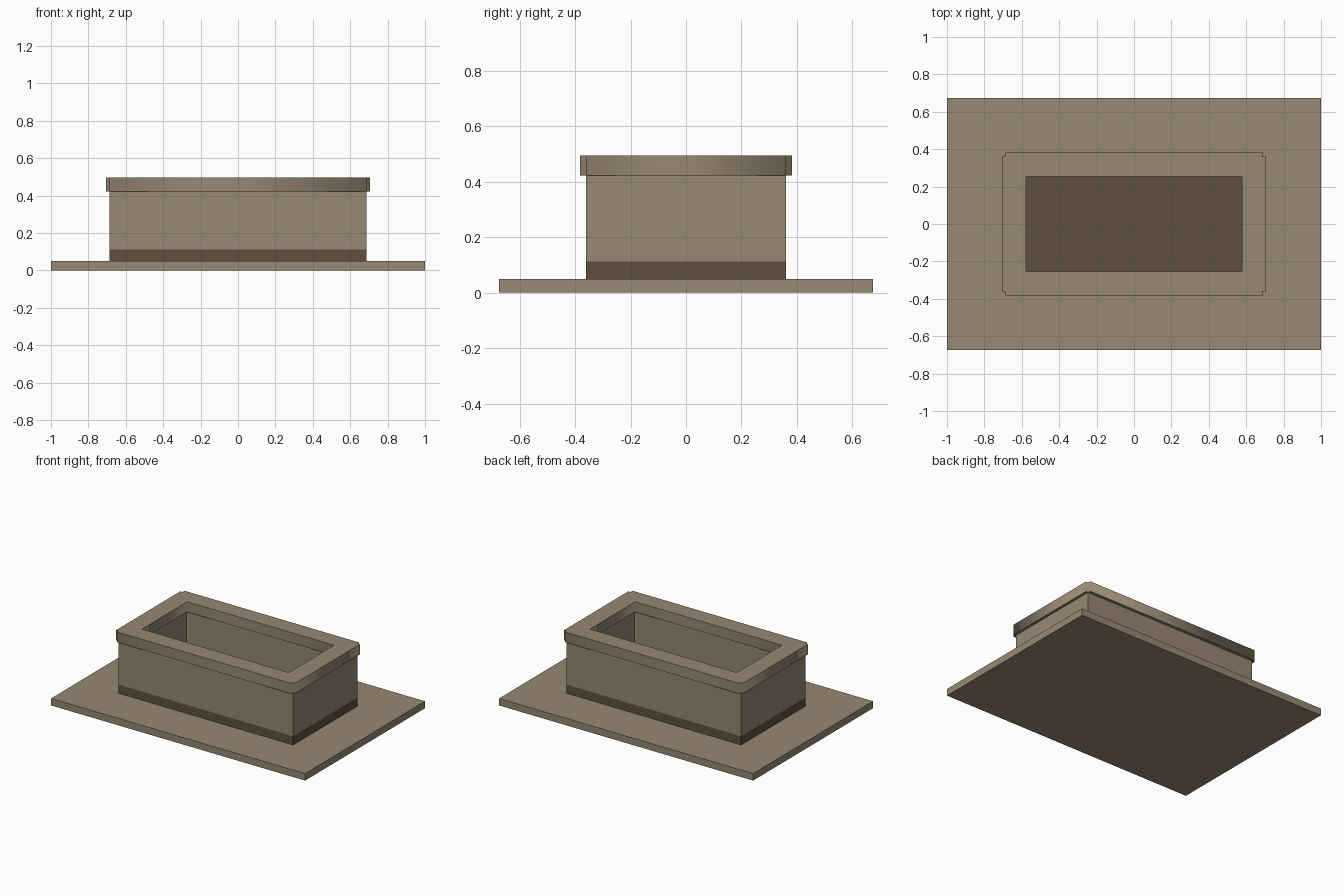
import bpy

cube = bpy.data.objects.get("Cube")
if cube:
    bpy.data.objects.remove(cube, do_unlink=True)


def make_material(name, color):
    mat = bpy.data.materials.new(name)
    mat.use_nodes = True
    mat.diffuse_color = color
    mat.node_tree.nodes["Principled BSDF"].inputs["Base Color"].default_value = color
    return mat


stone = make_material("warm stone", (0.31, 0.246, 0.168, 1))
soil = make_material("dark brown", (0.112, 0.08, 0.051, 1))


def box(name, x, y, z, mat):
    """Box from (min, max) ranges on each axis."""
    bpy.ops.mesh.primitive_cube_add(size=1, location=[sum(r) / 2 for r in (x, y, z)])
    obj = bpy.context.object
    obj.name = obj.data.name = name
    obj.scale = [r[1] - r[0] for r in (x, y, z)]
    bpy.ops.object.transform_apply(location=False, rotation=False, scale=True)
    obj.data.materials.append(mat)
    return obj


def mirrored(points):
    """Complete a quarter outline, listed counter-clockwise from the right."""
    half = points + [(-x, y) for x, y in reversed(points)]
    return half + [(-x, -y) for x, y in half]


def frame(name, outlines, bottom, top, mat):
    """Extrude an outer outline with holes."""
    curve = bpy.data.curves.new(name, "CURVE")
    curve.dimensions = "2D"
    curve.fill_mode = "BOTH"
    curve.extrude = (top - bottom) / 2
    for outline in outlines:
        spline = curve.splines.new("POLY")
        spline.points.add(len(outline) - 1)
        for point, (x, y) in zip(spline.points, outline):
            point.co = (x, y, 0, 1)
        spline.use_cyclic_u = True
    obj = bpy.data.objects.new(name, curve)
    bpy.context.collection.objects.link(obj)
    obj.location.z = (top + bottom) / 2
    bpy.ops.object.select_all(action="DESELECT")
    obj.select_set(True)
    bpy.context.view_layer.objects.active = obj
    bpy.ops.object.convert(target="MESH")
    obj = bpy.context.object
    obj.data.materials.clear()
    obj.data.materials.append(mat)
    return obj


# Main half sizes and heights
BODY_X, BODY_Y = 0.687, 0.361
INNER_X, INNER_Y = 0.595, 0.269
SLAB_TOP, PLINTH_TOP, WALL_TOP, CAP_TOP = 0.05, 0.112, 0.423, 0.496

# Ground slab and the dark plinth that also forms the inner floor
box("ground_slab", (-1, 1), (-0.674, 0.674), (0, SLAB_TOP), stone)
box("plinth", (-BODY_X, BODY_X), (-BODY_Y, BODY_Y), (SLAB_TOP, PLINTH_TOP), soil)

# Full-depth end walls with the long walls fitted between them
for side, sign in (("left", 1), ("right", -1)):
    box(side + "_end_wall", sorted((sign * INNER_X, sign * BODY_X)),
        (-BODY_Y, BODY_Y), (PLINTH_TOP, WALL_TOP), stone)
for side, sign in (("front", -1), ("back", 1)):
    box(side + "_wall", (-INNER_X, INNER_X),
        sorted((sign * INNER_Y, sign * BODY_Y)), (PLINTH_TOP, WALL_TOP), stone)

# Overhanging rim with notched corners
outer = mirrored([(0.706, BODY_Y), (BODY_X, BODY_Y), (BODY_X, 0.382)])
opening = mirrored([(0.578, 0.255)])
frame("rim", [outer, opening], WALL_TOP, CAP_TOP, stone)
